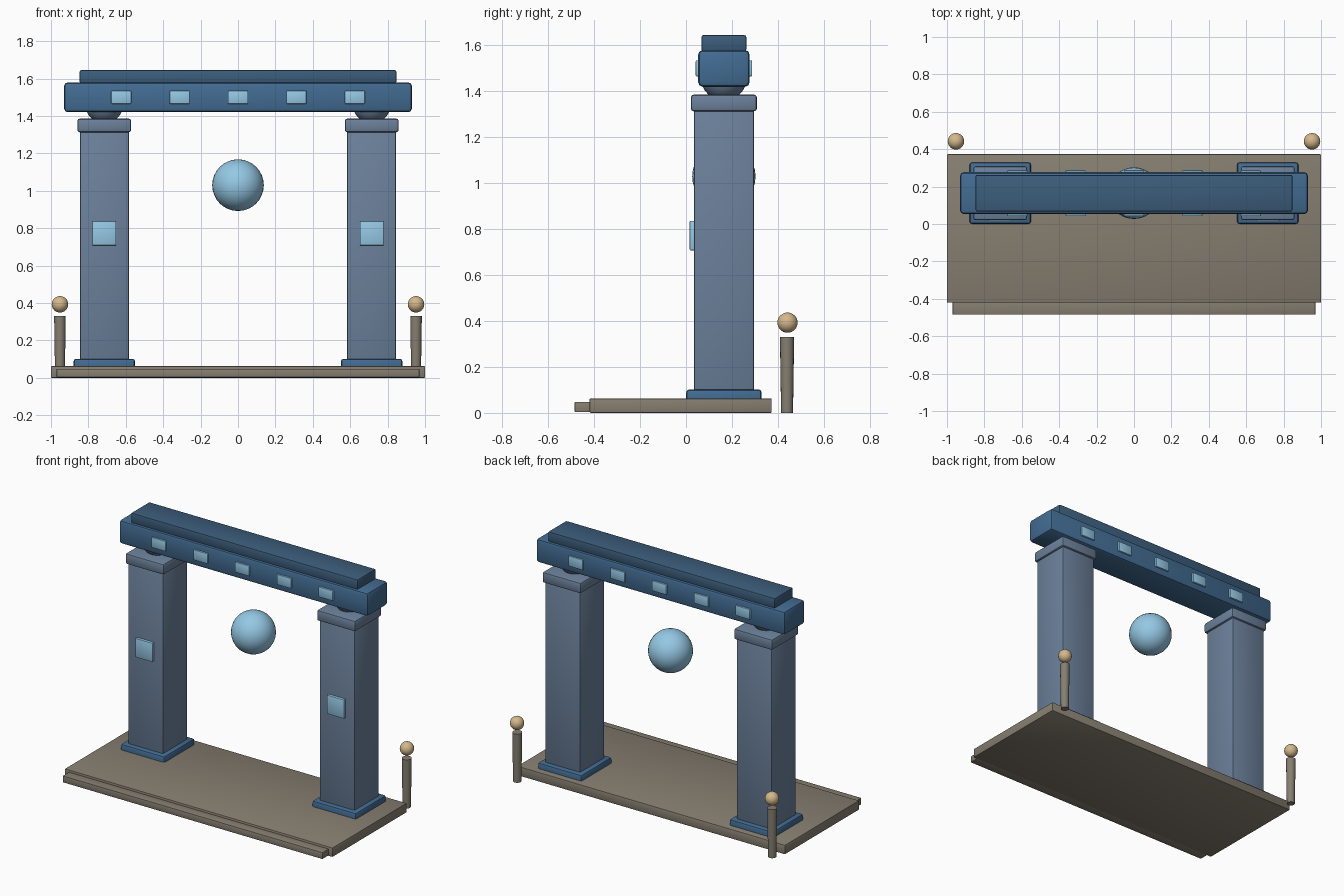
import bpy, bmesh
from mathutils import Matrix

if "Cube" in bpy.data.objects:
    bpy.data.objects.remove(bpy.data.objects["Cube"])


def material(name, rgb):
    m = bpy.data.materials.new(name)
    m.diffuse_color = (*rgb, 1)
    m.use_nodes = True
    m.node_tree.nodes["Principled BSDF"].inputs["Base Color"].default_value = m.diffuse_color
    return m


STONE = material("warm_stone", (0.24, 0.21, 0.165))
SLATE = material("slate", (0.15, 0.22, 0.33))
BLUE = material("blue", (0.055, 0.15, 0.29))
DARK = material("dark_blue", (0.045, 0.11, 0.2))
GLOW = material("pale_blue", (0.3, 0.58, 0.78))
GOLD = material("tan", (0.66, 0.48, 0.26))


def finish(name, bm, mat):
    me = bpy.data.meshes.new(name)
    bm.to_mesh(me)
    bm.free()
    me.materials.append(mat)
    ob = bpy.data.objects.new(name, me)
    bpy.context.collection.objects.link(ob)
    bpy.context.view_layer.objects.active = ob
    bpy.ops.object.select_all(action='DESELECT')
    ob.select_set(True)
    bpy.ops.object.shade_smooth_by_angle(angle=0.6)
    return ob


def box(name, x, y, z, mat, bevel=0.008):
    """Bevelled box from (min, max) ranges."""
    bm = bmesh.new()
    size = [b - a for a, b in (x, y, z)]
    mid = [(a + b) / 2 for a, b in (x, y, z)]
    bmesh.ops.create_cube(bm, size=1, matrix=Matrix.Translation(mid) @ Matrix.Diagonal((*size, 1)))
    bmesh.ops.bevel(bm, geom=bm.edges[:], offset=bevel, segments=2, profile=0.5, affect='EDGES')
    return finish(name, bm, mat)


def ball(name, centre, r, mat):
    bm = bmesh.new()
    bmesh.ops.create_uvsphere(bm, u_segments=32, v_segments=16, radius=r,
                              matrix=Matrix.Translation(centre))
    return finish(name, bm, mat)


def around(c, half):
    return (c - half, c + half)


CY = 0.165   # depth of the gate's centre line

# Platform and front step
box("platform", (-1, 1), (-0.42, 0.373), (0, 0.063), STONE, 0.005)
box("front_step", (-0.97, 0.97), (-0.485, -0.40), (0.003, 0.048), STONE, 0.004)

for side, s in (("left", -1), ("right", 1)):
    cx = s * 0.715
    # Pillar
    box(f"{side}_pillar_base", around(cx, 0.164), around(CY, 0.164), (0.03, 0.102), BLUE, 0.013)
    box(f"{side}_pillar", around(cx, 0.131), around(CY, 0.131), (0.05, 1.32), SLATE, 0.009)
    box(f"{side}_capital", around(cx, 0.144), around(CY, 0.144), (1.313, 1.386), SLATE, 0.013)
    box(f"{side}_pillar_panel", around(cx, 0.064), (0.016, 0.045), around(0.772, 0.064), GLOW, 0.004)
    # Rounded bearing under the beam
    ball(f"{side}_bearing", (cx, CY, 1.46), 0.1, SLATE)
    # Lamp post behind the platform
    bm = bmesh.new()
    bmesh.ops.create_cone(bm, cap_ends=True, segments=16, radius1=0.026, radius2=0.031,
                          depth=0.33, matrix=Matrix.Translation((s * 0.952, 0.44, 0.165)))
    finish(f"{side}_lamp_post", bm, STONE)
    ball(f"{side}_lamp", (s * 0.952, 0.442, 0.393), 0.044, GOLD)

# Beam and its cap
box("beam", (-0.93, 0.93), around(CY, 0.112), (1.42, 1.58), BLUE, 0.02)
box("beam_cap", (-0.847, 0.847), around(CY, 0.098), (1.575, 1.645), DARK, 0.009)

# Inlays on both faces of the beam
for i in range(5):
    x = (i - 2) * 0.312
    for face, s in (("front", -1), ("back", 1)):
        box(f"{face}_inlay_{i + 1}", around(x, 0.054), around(CY + s * 0.108, 0.015),
            around(1.5, 0.035), GLOW, 0.005)

# Floating orb
ball("orb", (0, CY, 1.03), 0.138, GLOW)
